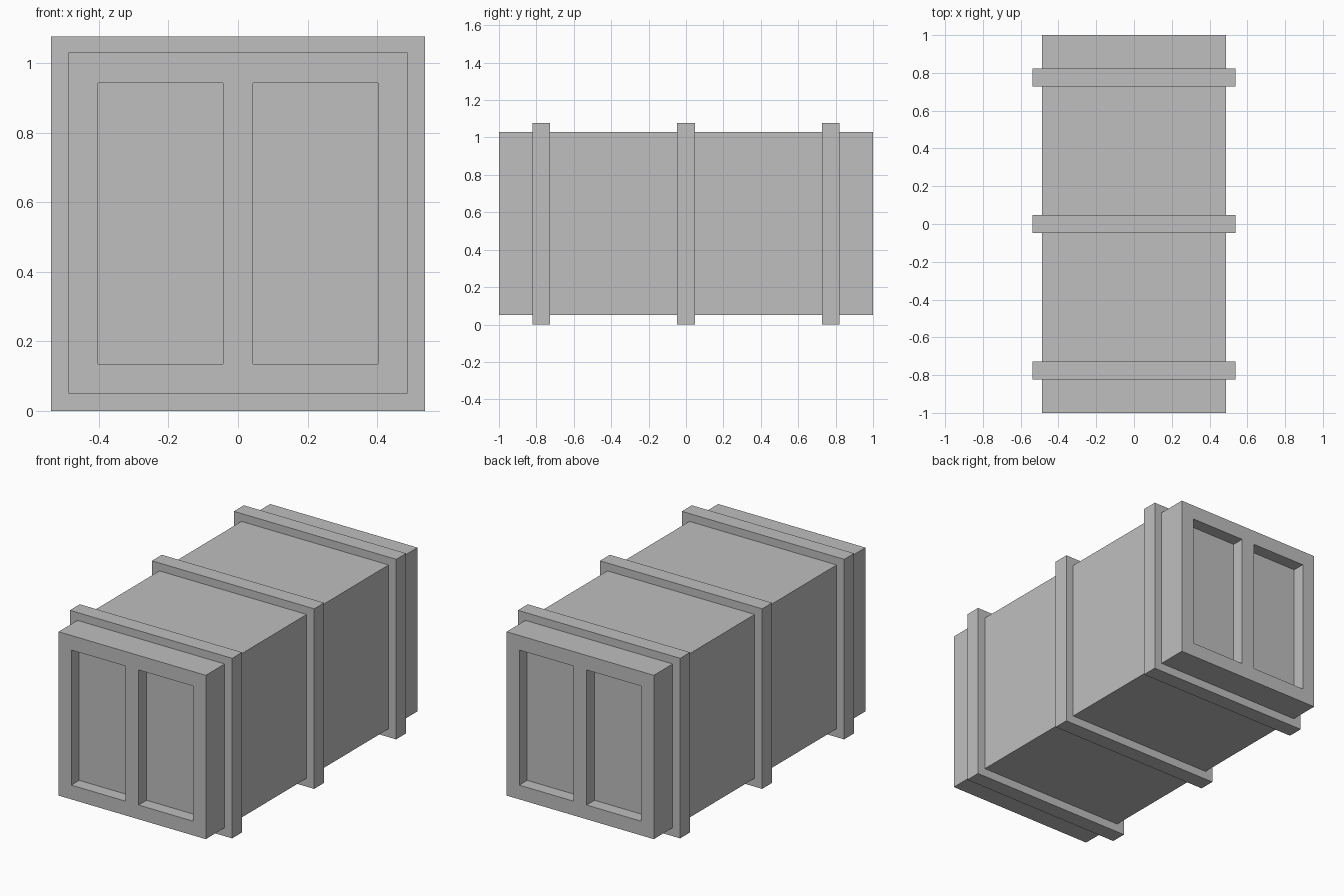
import bpy
from mathutils import Vector

cube = bpy.data.objects.get("Cube")
if cube:
    bpy.data.objects.remove(cube, do_unlink=True)

# Single grey material
grey = bpy.data.materials.new("grey")
grey.use_nodes = True
COLOUR = (0.52, 0.52, 0.52, 1)
grey.diffuse_color = COLOUR
grey.node_tree.nodes["Principled BSDF"].inputs["Base Color"].default_value = COLOUR

BOX_FACES = [(0, 3, 2, 1), (4, 5, 6, 7), (0, 1, 5, 4), (1, 2, 6, 5), (2, 3, 7, 6), (3, 0, 4, 7)]


def hexahedron(name, corners):
    mesh = bpy.data.meshes.new(name)
    mesh.from_pydata(corners, [], BOX_FACES)
    mesh.materials.append(grey)
    ob = bpy.data.objects.new(name, mesh)
    bpy.context.collection.objects.link(ob)
    return ob


def block(name, x0, x1, y0, y1, z0, z1):
    base = [(x0, y0), (x1, y0), (x1, y1), (x0, y1)]
    return hexahedron(name, [(x, y, z) for z in (z0, z1) for x, y in base])


def cut(target, cutter):
    mod = target.modifiers.new("cut", 'BOOLEAN')
    mod.operation = 'DIFFERENCE'
    mod.solver = 'EXACT'
    mod.object = cutter
    bpy.context.view_layer.objects.active = target
    bpy.ops.object.modifier_apply(modifier=mod.name)


def crack_cutters(points, outward, width=0.006):
    """Thin slabs along a path, sunk through the surface along its normal."""
    out = Vector(outward)
    slabs = []
    for a, b in zip(points, points[1:]):
        a, b = Vector(a), Vector(b)
        along = (b - a).normalized()
        side = along.cross(out).normalized() * width / 2
        a, b = a - along * 0.002, b + along * 0.002
        ring = [a - side, b - side, b + side, a + side]
        slab = hexahedron("crack_cutter", [p - out * 0.11 for p in ring] + [p + out * 0.08 for p in ring])
        slab.hide_render = True
        slabs.append(slab)
    return slabs


# Body, with two recessed panels in each end
body = block("crate_body", -0.487, 0.487, -1, 1, 0.05, 1.03)
for end in (-1, 1):
    for side in (-1, 1):
        xs = sorted((side * 0.043, side * 0.403))
        ys = sorted((end * 0.925, end * 1.1))
        panel = block("panel_cutter", *xs, *ys, 0.135, 0.943)
        panel.hide_render = True
        cut(body, panel)
        bpy.data.objects.remove(panel, do_unlink=True)

# Three raised bands around the body
bands = [block(n + "_band", -0.537, 0.537, y - 0.047, y + 0.047, 0, 1.077)
         for n, y in (("front", -0.775), ("middle", 0), ("back", 0.775))]

# Crack paths in each side's own plane
front = [
    [(-.255, 1.05), (-.27, .59), (-.22, .515), (.045, .03)],
    [(-.5, .6), (-.27, .59)],
    [(-.22, .515), (-.195, .585), (-.01, 1.05)],
    [(-.195, .585), (.075, .57), (.075, 1.05)],
    [(.075, .57), (.22, .355)],
    [(.08, .03), (.22, .355), (.27, .475), (.225, 1.05)],
    [(.27, .475), (.5, .593)],
]
back = [
    [(.195, 1.05), (.21, .53), (.05, .15), (.07, .03)],
    [(.5, .635), (.21, .53)],
    [(.05, .15), (-.205, .54), (-.27, 1.05)],
    [(-.205, .54), (-.5, .465)],
]
right = [
    [(-1.01, .59), (-.25, .49), (1.01, .63)],
    [(-.25, .49), (-.2, -.02)],
]
left = [
    [(1.01, .47), (-.05, .47), (-.44, .62), (-1.01, .6)],
    [(-.44, .62), (-.1, 1.1)],
    [(-.05, .47), (.02, -.02)],
]
top = [
    [(-.27, 1.01), (-.21, .32), (.15, .61), (.195, 1.01)],
    [(.15, .61), (.225, -1.01)],
    [(-.21, .32), (-.265, -.07), (-.255, -.3), (-.255, -1.01)],
    [(-.265, -.07), (-.55, -.155)],
    [(-.255, -.3), (-.185, -.5), (-.012, -1.01)],
    [(-.185, -.5), (-.08, .2), (-.05, .45)],
    [(.095, .57), (.075, -1.01)],
    [(-.08, .2), (-.03, -.9)],
]
bottom = [
    [(.55, -.19), (.09, -.33), (-.55, -.02)],
    [(.045, -1.01), (.09, -.33), (.07, 1.01)],
]

sides = [
    (front, lambda u, v: (u, -1, v), (0, -1, 0)),
    (back, lambda u, v: (u, 1, v), (0, 1, 0)),
    (right, lambda u, v: (.487, u, v), (1, 0, .25)),
    (left, lambda u, v: (-.487, u, v), (-1, 0, .1)),
    (top, lambda u, v: (u, v, 1.03), (0, 0, 1)),
    (bottom, lambda u, v: (u, v, .05), (0, 0, -1)),
]

# Cut the cracks through body and bands
for paths, place, outward in sides:
    for path in paths:
        for slab in crack_cutters([place(u, v) for u, v in path], outward):
            for part in [body] + bands:
                cut(part, slab)
            bpy.data.objects.remove(slab, do_unlink=True)
